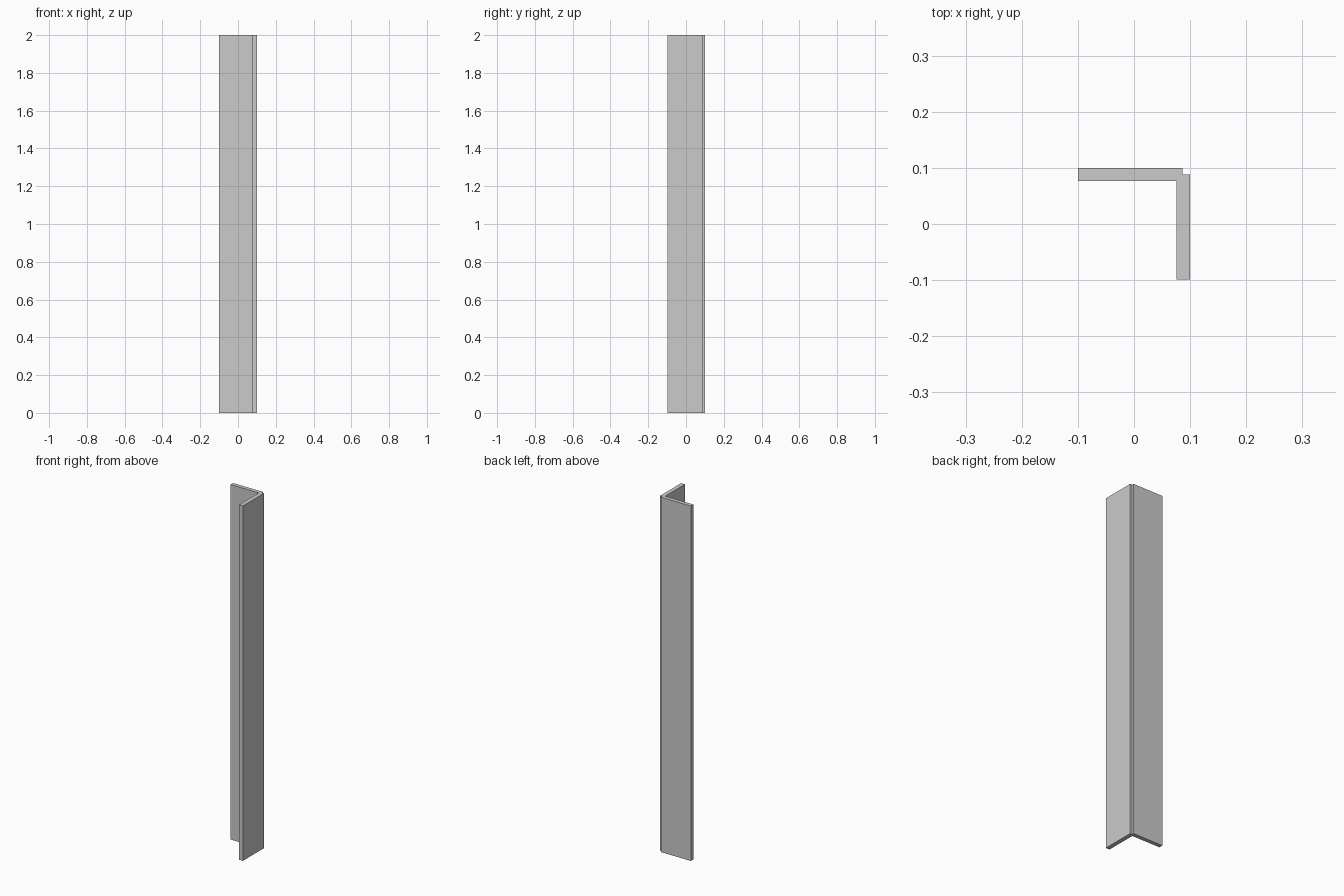
import bpy, bmesh

if "Cube" in bpy.data.objects:
    bpy.data.objects.remove(bpy.data.objects["Cube"])

HEIGHT = 2.0
# Angle-section outline: two flanges with a small notch at the outer corner
PROFILE = [(-0.0995, 0.0995), (-0.0995, 0.077), (0.0755, 0.077), (0.0755, -0.0985),
           (0.0995, -0.0985), (0.0995, 0.088), (0.0865, 0.088), (0.0865, 0.0995)]


def extrude_profile(name, points, height):
    bm = bmesh.new()
    face = bm.faces.new([bm.verts.new((x, y, 0)) for x, y in points])
    result = bmesh.ops.extrude_face_region(bm, geom=[face], use_keep_orig=True)
    top = [g for g in result["geom"] if isinstance(g, bmesh.types.BMVert)]
    bmesh.ops.translate(bm, verts=top, vec=(0, 0, height))
    bmesh.ops.recalc_face_normals(bm, faces=bm.faces)
    mesh = bpy.data.meshes.new(name)
    bm.to_mesh(mesh)
    bm.free()
    obj = bpy.data.objects.new(name, mesh)
    bpy.context.collection.objects.link(obj)
    return obj


# Upright corner trim
extrude_profile("corner_trim", PROFILE, HEIGHT)
